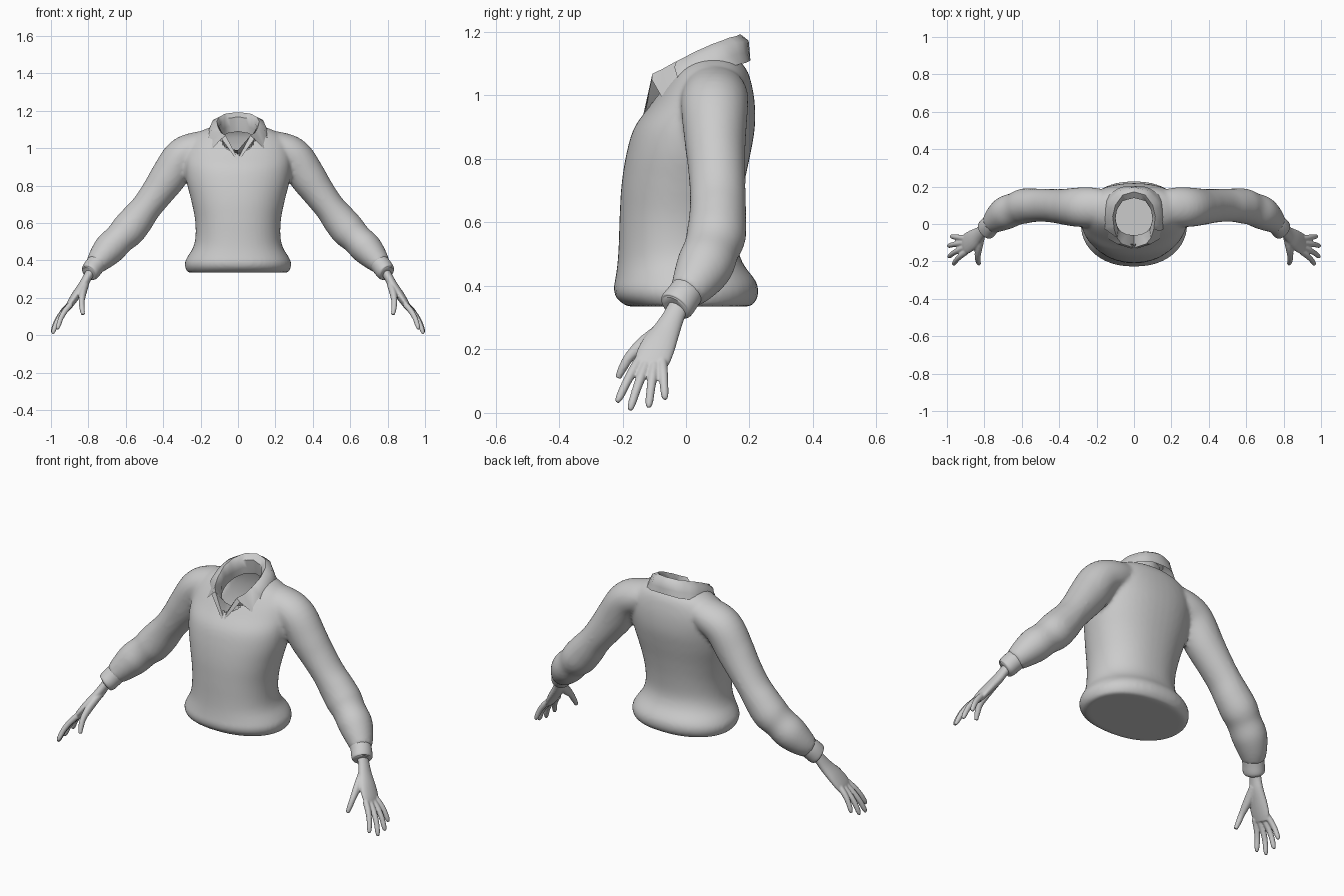
import bpy, bmesh, math
from mathutils import Vector

if "Cube" in bpy.data.objects:
    bpy.data.objects.remove(bpy.data.objects["Cube"])

grey = bpy.data.materials.new("plain_grey")
grey.diffuse_color = (0.6, 0.6, 0.6, 1)
grey.use_nodes = True
grey.node_tree.nodes["Principled BSDF"].inputs["Base Color"].default_value = grey.diffuse_color


def spline(rows, steps=5):
    """Catmull-Rom interpolation of equal-length number rows."""
    out = []
    for i in range(len(rows) - 1):
        a, b = rows[max(i - 1, 0)], rows[i]
        c, d = rows[i + 1], rows[min(i + 2, len(rows) - 1)]
        for s in range(steps):
            t = s / steps
            out.append([0.5 * (2*q + (r-p)*t + (2*p-5*q+4*r-w)*t*t + (3*q-p-3*r+w)*t**3)
                        for p, q, r, w in zip(a, b, c, d)])
    return out + [list(rows[-1])]


def skin(bm, rings):
    """Capped loft through closed rings of points."""
    vs = [[bm.verts.new(p) for p in ring] for ring in rings]
    n = len(vs[0])
    faces = [bm.faces.new((a[i], a[(i+1) % n], b[(i+1) % n], b[i]))
             for a, b in zip(vs, vs[1:]) for i in range(n)]
    faces += [bm.faces.new(vs[0]), bm.faces.new(vs[-1])]
    bmesh.ops.recalc_face_normals(bm, faces=faces)


def tube(bm, rows, side, n=20, steps=5):
    """Tube through rows of x, y, z, half width (along y), half thickness."""
    rows = spline(rows, steps)
    pts = [Vector((r[0] * side, r[1], r[2])) for r in rows]
    rings = []
    for i, (p, r) in enumerate(zip(pts, rows)):
        d = (pts[min(i+1, len(pts)-1)] - pts[max(i-1, 0)]).normalized()
        u = Vector((0, 1, 0))
        u = (u - d * u.dot(d)).normalized()
        v = d.cross(u)
        rings.append([p + u * r[3] * math.cos(k * math.tau / n)
                      + v * r[4] * math.sin(k * math.tau / n) for k in range(n)])
    skin(bm, rings)


def finish(bm, name, voxel=0, smooth=0, angle=40):
    """Make an object; optionally fuse its pieces and relax the surface."""
    me = bpy.data.meshes.new(name)
    bm.to_mesh(me)
    bm.free()
    ob = bpy.data.objects.new(name, me)
    bpy.context.collection.objects.link(ob)
    bpy.context.view_layer.objects.active = ob
    ob.select_set(True)
    if voxel:
        m = ob.modifiers.new("fuse", 'REMESH')
        m.mode, m.voxel_size = 'VOXEL', voxel
        m = ob.modifiers.new("relax", 'SMOOTH')
        m.factor, m.iterations = 0.5, smooth
        for m in list(ob.modifiers):
            bpy.ops.object.modifier_apply(modifier=m.name)
    ob.data.materials.clear()
    ob.data.materials.append(grey)
    bpy.ops.object.shade_smooth_by_angle(angle=math.radians(angle))
    ob.select_set(False)
    return ob


# Sweater body: height, half width, front y, back y
body = [(.335, .268, -.185, .205), (.36, .282, -.218, .224), (.39, .284, -.228, .228),
        (.42, .27, -.223, .217), (.47, .24, -.216, .18), (.53, .227, -.212, .162),
        (.62, .23, -.209, .167), (.72, .25, -.203, .183), (.82, .275, -.187, .204),
        (.9, .285, -.162, .217), (.97, .285, -.112, .217), (1.03, .27, -.07, .208),
        (1.08, .22, -.035, .192), (1.112, .15, 0, .165)]
rings = []
for z, w, f, b in spline(body, 4):
    ring = []
    for k in range(48):
        c, s = math.cos(k * math.tau / 48), math.sin(k * math.tau / 48)
        ring.append((w * math.copysign(abs(c) ** .9, c),
                     (f + b) / 2 + (b - f) / 2 * math.copysign(abs(s) ** .95, s), z))
    rings.append(ring)
bm = bmesh.new()
skin(bm, rings)

# Sleeves, with soft folds below the elbow
sleeve = [(.12, .085, 1.03, .09, .07), (.22, .09, 1.0, .105, .088), (.3, .09, .955, .105, .098),
          (.37, .092, .85, .096, .098), (.43, .097, .765, .09, .088), (.49, .1, .685, .088, .082),
          (.54, .1, .62, .09, .09), (.59, .095, .56, .094, .093), (.635, .08, .515, .088, .084),
          (.685, .06, .465, .09, .086), (.73, .03, .415, .076, .072), (.765, 0, .375, .056, .054)]
for side in (-1, 1):
    tube(bm, sleeve, side, 28)
sweater = finish(bm, "sweater", .011, 5)

# Open the neck
bm = bmesh.new()
bm.from_mesh(sweater.data)
hole = [f for f in bm.faces for c in [f.calc_center_median()]
        if c.z > .88 and (c.x / .115) ** 2 + ((c.y - .03) / .14) ** 2 < 1]
bmesh.ops.delete(bm, geom=hole, context='FACES')
bm.to_mesh(sweater.data)
bm.free()

# Collar: inner neckline, folded top edge and outer lower edge for each station
collar = [((0, .15, 1.09), (0, .172, 1.192), (0, .203, 1.11)),
          ((.055, .135, 1.08), (.06, .155, 1.186), (.085, .19, 1.103)),
          ((.09, .09, 1.06), (.1, .10, 1.168), (.15, .135, 1.085)),
          ((.1, .04, 1.04), (.114, .04, 1.143), (.173, .05, 1.055)),
          ((.09, -.01, 1.02), (.105, -.03, 1.108), (.174, -.015, 1.015)),
          ((.07, -.04, 1.005), (.09, -.075, 1.083), (.15, -.072, .987)),
          ((.04, -.055, .995), (.066, -.106, 1.068), (.088, -.108, 1.05)),
          ((0, -.06, .99), (0, -.128, .945), (0, -.137, .928))]
bm = bmesh.new()
for side in (-1, 1):
    grid = [[bm.verts.new((p[0] * side, p[1], p[2])) for p in row] for row in collar]
    for a, b in zip(grid, grid[1:]):
        for k in (0, 1):
            quad = (a[k], a[k+1], b[k+1], b[k])
            bm.faces.new(quad if side < 0 else quad[::-1])
bmesh.ops.remove_doubles(bm, verts=bm.verts, dist=.0005)
# round the back and sides, keep the front points crisp
arc = [e for e in bm.edges if all(v.co.y > -.04 for v in e.verts)]
bmesh.ops.subdivide_edges(bm, edges=arc, cuts=2, smooth=.6, use_grid_fill=True)
bmesh.ops.recalc_face_normals(bm, faces=bm.faces)
finish(bm, "collar", angle=50)

cuff = [(.745, .012, .395, .054, .052), (.77, -.008, .367, .055, .053),
        (.79, -.03, .338, .056, .05), (.796, -.036, .331, .045, .04)]
palm = [(.775, -.012, .36, .032, .026), (.805, -.036, .31, .034, .024),
        (.83, -.058, .265, .042, .025), (.865, -.085, .215, .054, .024),
        (.895, -.105, .17, .056, .02), (.912, -.115, .14, .045, .014)]
thumb = [(.815, -.06, .275, .022, .02), (.83, -.125, .225, .024, .02), (.836, -.175, .18, .017, .016),
         (.833, -.2, .14, .014, .014), (.828, -.214, .11, .01, .01)]
# finger base, tip
fingers = [((.895, -.148, .165), (.965, -.217, .033)), ((.91, -.127, .15), (.991, -.177, .008)),
           ((.912, -.1, .15), (.993, -.118, .016)), ((.9, -.075, .165), (.978, -.066, .042))]
for side, label in ((-1, "right"), (1, "left")):
    bm = bmesh.new()
    tube(bm, cuff, side, 28)
    finish(bm, label + "_cuff", angle=50)
    bm = bmesh.new()
    tube(bm, palm, side)
    tube(bm, thumb, side, 12)
    for base, tip in fingers:
        a, b = Vector(base), Vector(tip)
        rows = []
        for t, r in ((0, .016), (.3, .0155), (.6, .014), (.88, .0125), (1, .007)):
            p = a.lerp(b, t) + Vector((.01, 0, .006)) * math.sin(t * math.pi)
            rows.append((*p, r, r))
        tube(bm, rows, side, 12, 3)
    finish(bm, label + "_hand", .0045, 4)
